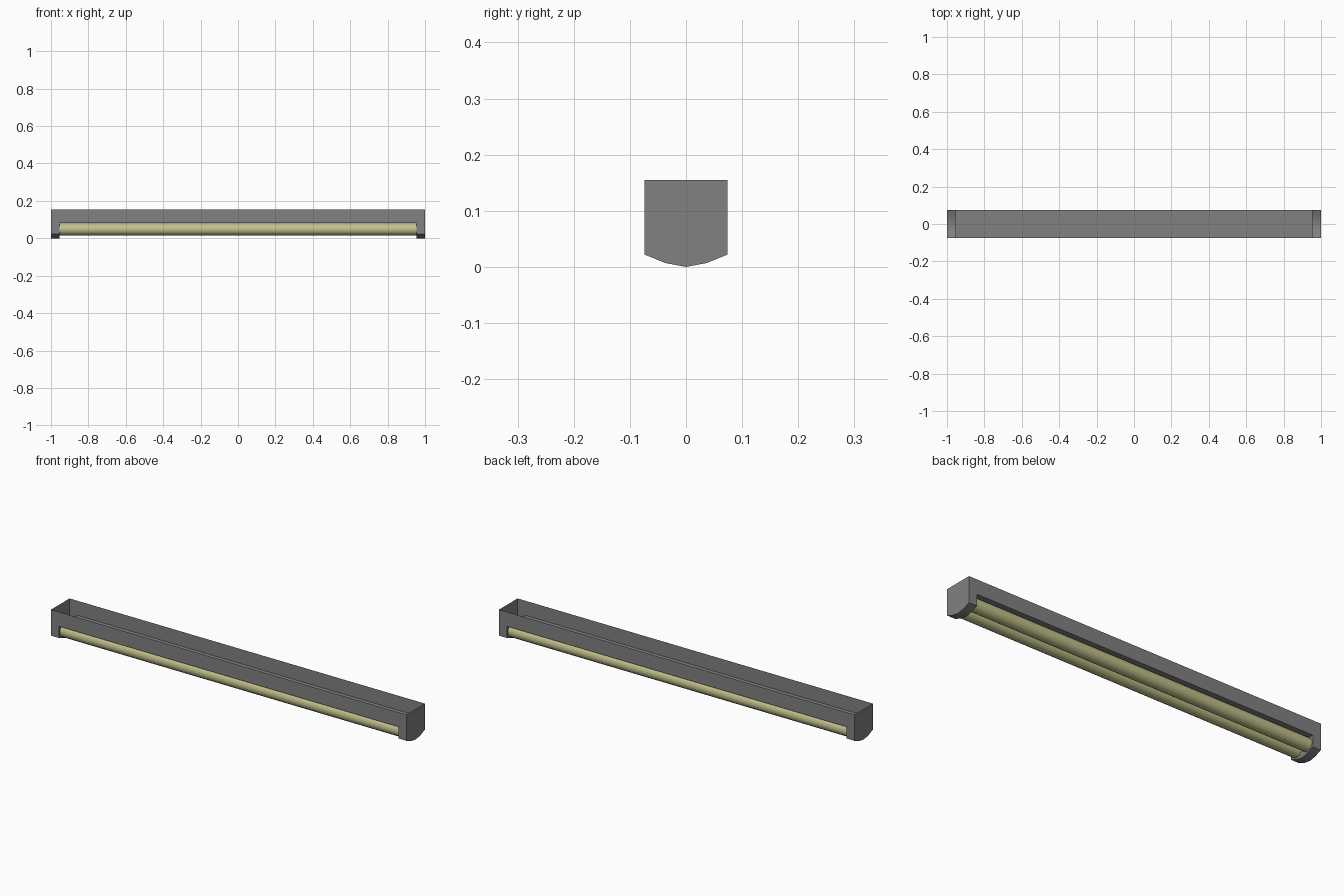
import bpy, bmesh, math
from mathutils import Matrix

if "Cube" in bpy.data.objects:
    bpy.data.objects.remove(bpy.data.objects["Cube"])

L, INNER = 1.0, 0.955          # half length, inner face of end caps
W, TOP, FLOOR = 0.074, 0.155, 0.081
CURVE = [(-W, 0.022), (-0.037, 0.007), (0, 0), (0.037, 0.007), (W, 0.022)]


def material(name, colour):
    m = bpy.data.materials.new(name)
    m.diffuse_color = (*colour, 1)
    m.use_nodes = True
    m.node_tree.nodes["Principled BSDF"].inputs["Base Color"].default_value = m.diffuse_color
    return m


grey = material("grey_metal", (0.22, 0.22, 0.22))
yellow = material("pale_yellow", (0.53, 0.53, 0.26))


def finish(bm, name, mat):
    bmesh.ops.remove_doubles(bm, verts=bm.verts, dist=1e-5)
    me = bpy.data.meshes.new(name)
    bm.to_mesh(me)
    bm.free()
    me.materials.append(mat)
    ob = bpy.data.objects.new(name, me)
    bpy.context.collection.objects.link(ob)
    bpy.context.view_layer.objects.active = ob
    ob.select_set(True)
    bpy.ops.object.shade_smooth_by_angle(angle=math.radians(30))
    ob.select_set(False)
    return ob


# Housing: open-topped sheet tray with hollow, round-bottomed end caps
bm = bmesh.new()


def face(points, flip=False):
    f = bm.faces.new([bm.verts.new(p) for p in points])
    if flip:
        f.normal_flip()


z0 = CURVE[0][1]
side = [(-L, TOP), (-L, z0), (-INNER, z0), (-INNER, FLOOR),
        (INNER, FLOOR), (INNER, z0), (L, z0), (L, TOP)]
for s in (-1, 1):
    # long side wall
    face([(x, s * W, z) for x, z in side], s > 0)
    # outer end plate and lower inner plate
    face([(s * L, y, z) for y, z in CURVE + [(W, TOP), (-W, TOP)]], s < 0)
    face([(s * INNER, y, z) for y, z in CURVE + [(W, FLOOR), (-W, FLOOR)]], s > 0)
    # rounded underside
    for (y0, a), (y1, b) in zip(CURVE, CURVE[1:]):
        face([(s * INNER, y0, a), (s * INNER, y1, b),
              (s * L, y1, b), (s * L, y0, a)], s > 0)
# reflector floor
face([(-INNER, -W, FLOOR), (-INNER, W, FLOOR), (INNER, W, FLOOR), (INNER, -W, FLOOR)])
finish(bm, "housing", grey)

# Two lamp tubes running between the end caps
for name, y in (("front_tube", -0.036), ("back_tube", 0.036)):
    bm = bmesh.new()
    bmesh.ops.create_cone(bm, cap_ends=False, segments=16, radius1=0.0325,
                          radius2=0.0325, depth=2 * INNER,
                          matrix=Matrix.Translation((0, y, 0.048)) @ Matrix.Rotation(math.pi / 2, 4, 'Y'))
    finish(bm, name, yellow)
